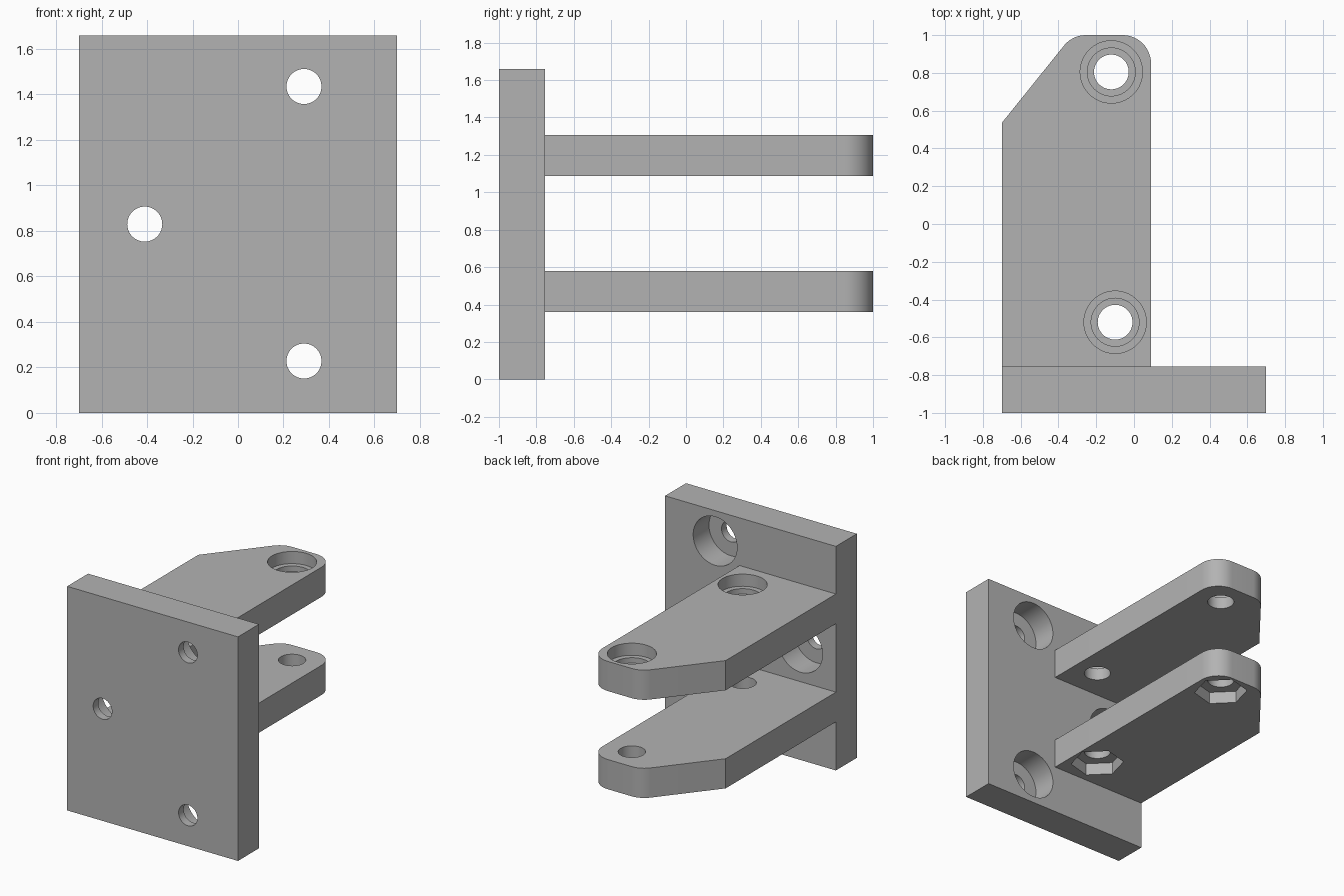
import bpy
import math
from mathutils import Vector

if "Cube" in bpy.data.objects:
    bpy.data.objects.remove(bpy.data.objects["Cube"], do_unlink=True)

# Single grey material
grey = bpy.data.materials.new("plain grey")
grey.use_nodes = True
colour = (0.45, 0.45, 0.45, 1)
grey.diffuse_color = colour
grey.node_tree.nodes["Principled BSDF"].inputs["Base Color"].default_value = colour


def prism(name, outline, z0, z1):
    """Extrude a counter-clockwise outline between two heights."""
    n = len(outline)
    verts = [(x, y, z) for z in (z0, z1) for x, y in outline]
    faces = [tuple(reversed(range(n))), tuple(range(n, 2 * n))]
    faces += [(i, (i + 1) % n, n + (i + 1) % n, n + i) for i in range(n)]
    mesh = bpy.data.meshes.new(name)
    mesh.from_pydata(verts, [], faces)
    mesh.materials.append(grey)
    obj = bpy.data.objects.new(name, mesh)
    bpy.context.collection.objects.link(obj)
    return obj


def ring(cx, cy, radius, sides=64, turn=0.0):
    return [(cx + radius * math.cos(turn + math.tau * i / sides),
             cy + radius * math.sin(turn + math.tau * i / sides)) for i in range(sides)]


def fillet(before, corner, after, radius, steps=12):
    """Points of an arc that rounds a convex corner."""
    c = Vector(corner)
    a = (Vector(before) - c).normalized()
    b = (Vector(after) - c).normalized()
    half = a.angle(b) / 2
    centre = c + (a + b).normalized() * radius / math.sin(half)
    start = c + a * radius / math.tan(half) - centre
    sweep = math.pi - 2 * half
    points = []
    for i in range(steps + 1):
        t = sweep * i / steps
        points.append((centre.x + start.x * math.cos(t) - start.y * math.sin(t),
                       centre.y + start.x * math.sin(t) + start.y * math.cos(t)))
    return points


def activate(obj):
    bpy.ops.object.select_all(action='DESELECT')
    obj.select_set(True)
    bpy.context.view_layer.objects.active = obj


def cut(obj, cutter):
    """Subtract a cutter from a part and discard the cutter."""
    cutter.hide_render = True
    activate(obj)
    mod = obj.modifiers.new("hole", 'BOOLEAN')
    mod.operation = 'DIFFERENCE'
    mod.solver = 'EXACT'
    mod.object = cutter
    bpy.ops.object.modifier_apply(modifier=mod.name)
    bpy.data.objects.remove(cutter, do_unlink=True)


def finish(obj):
    activate(obj)
    bpy.ops.object.shade_smooth_by_angle(angle=math.radians(25))


# Mounting plate, drawn flat then stood up: local y is height, local z points to the front
HEIGHT, FRONT, BACK = 1.66, 1.0, 0.755
plate = prism("mounting_plate", [(-0.7, 0), (0.7, 0), (0.7, HEIGHT), (-0.7, HEIGHT)], BACK, FRONT)
for x, z in ((0.29, 1.435), (-0.41, 0.83), (0.29, 0.228)):
    cut(plate, prism("screw_hole", ring(x, z, 0.077), BACK - 0.1, FRONT + 0.1))
    cut(plate, prism("screw_recess", ring(x, z, 0.18), BACK - 0.1, FRONT - 0.06))
activate(plate)
plate.rotation_euler.x = math.pi / 2
bpy.ops.object.transform_apply(location=False, rotation=True, scale=False)
finish(plate)

# Arm outline with a slanted side and rounded tip
root_a, root_b = (-0.7, -BACK), (0.09, -BACK)
tip, peak, slant = (0.09, 1.0), (-0.326, 1.0), (-0.7, 0.535)
arm_outline = ([root_a, root_b] + fillet(root_b, tip, peak, 0.15)
               + fillet(tip, peak, slant, 0.15) + [slant])
bolts = ((-0.12, 0.805), (-0.1, -0.52))
THICK = 0.22

# Upper arm with stepped round recesses
low = 1.087
top = low + THICK
upper = prism("upper_arm", arm_outline, low, top)
for x, y in bolts:
    for radius, floor in ((0.092, low - 0.1), (0.127, top - 0.13), (0.165, top - 0.09)):
        cut(upper, prism("bolt_recess", ring(x, y, radius), floor, top + 0.1))
finish(upper)

# Lower arm with hexagonal nut pockets underneath
low = 0.36
lower = prism("lower_arm", arm_outline, low, low + THICK)
for x, y in bolts:
    cut(lower, prism("bolt_hole", ring(x, y, 0.092), low - 0.1, low + THICK + 0.1))
    cut(lower, prism("nut_pocket", ring(x, y, 0.185, 6, math.radians(15)), low - 0.1, low + 0.09))
finish(lower)
